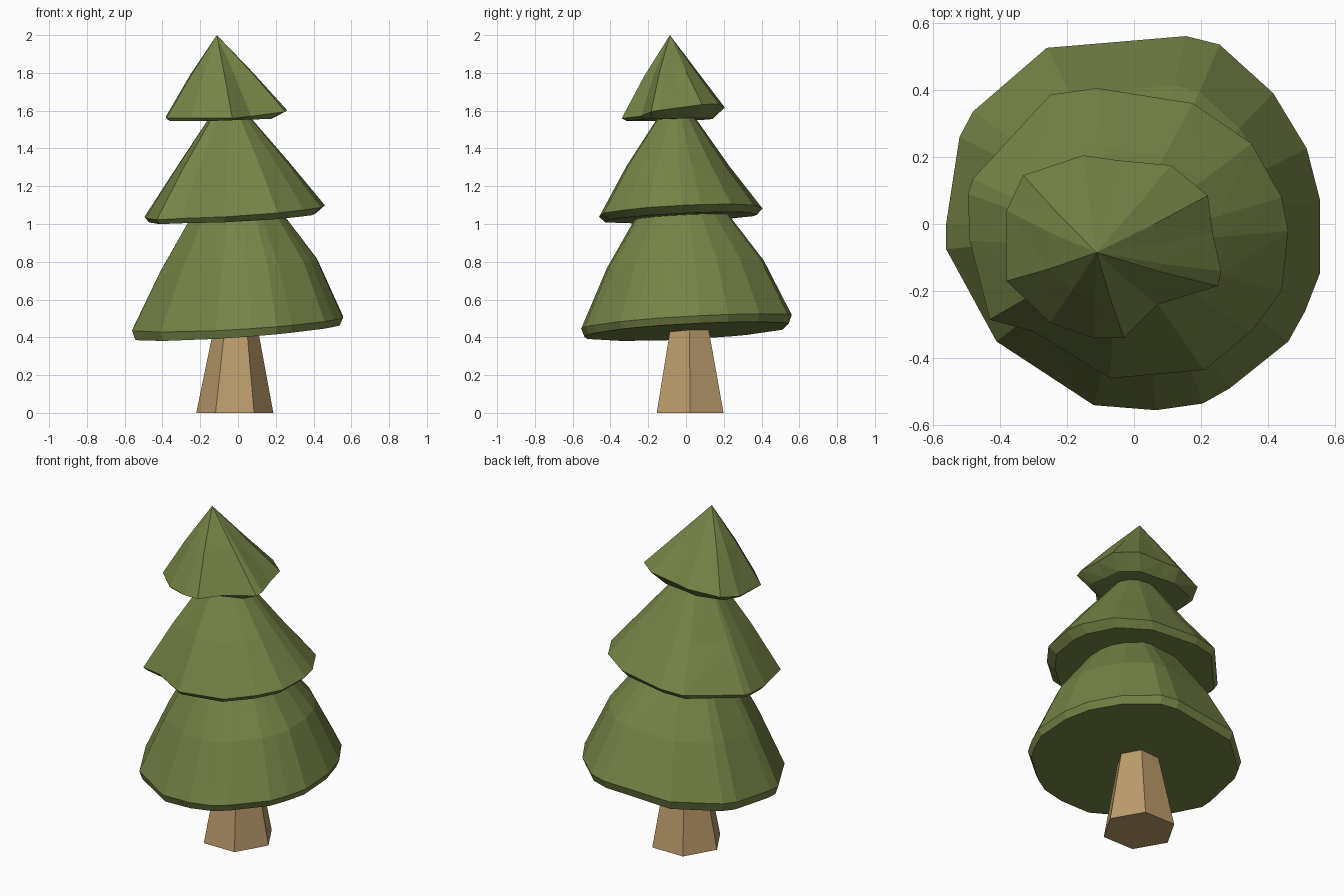
import bpy, bmesh, math

if "Cube" in bpy.data.objects:
    bpy.data.objects.remove(bpy.data.objects["Cube"])


def material(name, color):
    m = bpy.data.materials.new(name)
    m.diffuse_color = (*color, 1)
    m.use_nodes = True
    m.node_tree.nodes["Principled BSDF"].inputs["Base Color"].default_value = m.diffuse_color
    return m


def loft(name, rings, mat, apex=None):
    """Skin a stack of equal-count rings, capped below and closed above."""
    bm = bmesh.new()
    loops = [[bm.verts.new(p) for p in ring] for ring in rings]
    n = len(loops[0])
    for a, b in zip(loops, loops[1:]):
        for i in range(n):
            j = (i + 1) % n
            bm.faces.new((a[i], a[j], b[j], b[i]))
    bm.faces.new(loops[0][::-1])
    if apex:
        tip = bm.verts.new(apex)
        for i in range(n):
            bm.faces.new((loops[-1][i], loops[-1][(i + 1) % n], tip))
    else:
        bm.faces.new(loops[-1])
    bmesh.ops.triangulate(bm, faces=[f for f in bm.faces if len(f.verts) == 4])
    bmesh.ops.recalc_face_normals(bm, faces=bm.faces[:])
    me = bpy.data.meshes.new(name)
    bm.to_mesh(me)
    bm.free()
    me.materials.append(mat)
    ob = bpy.data.objects.new(name, me)
    bpy.context.collection.objects.link(ob)
    return ob


def ring(outline, s, cx, cy, z, tx=0, ty=0, zmin=0):
    """Outline scaled and shifted, lying on a tilted plane."""
    return [(cx + s * x, cy + s * y, max(zmin, z + tx * x + ty * y))
            for x, y in outline]


green = material("foliage_green", (0.18, 0.23, 0.062))
brown = material("trunk_brown", (0.50, 0.33, 0.15))

# Tapered six-sided trunk
hexagon = [(math.cos(i * math.pi / 3), math.sin(i * math.pi / 3)) for i in range(6)]
loft("trunk", [ring(hexagon, 0.204, -0.017, 0.022, 0),
               ring(hexagon, 0.118, -0.012, 0.018, 0.44)], brown)

# Irregular rim outlines, counter-clockwise
low_rim = [(0.555, -0.145), (0.555, 0.07), (0.515, 0.225), (0.415, 0.39),
           (0.255, 0.535), (0.155, 0.56), (-0.26, 0.525), (-0.48, 0.335),
           (-0.52, 0.26), (-0.56, 0.0), (-0.56, -0.075), (-0.41, -0.35),
           (-0.12, -0.54), (0.065, -0.555), (0.205, -0.535), (0.285, -0.49),
           (0.46, -0.35), (0.51, -0.26)]
mid_rim = [(0.46, -0.02), (0.44, 0.08), (0.35, 0.24), (0.175, 0.36),
           (-0.11, 0.405), (-0.25, 0.385), (-0.48, 0.135), (-0.495, 0.09),
           (-0.49, -0.05), (-0.43, -0.285), (-0.30, -0.32), (-0.07, -0.46),
           (0.21, -0.435), (0.35, -0.32), (0.44, -0.2)]
top_rim = [(0.235, -0.03), (0.22, 0.085), (0.11, 0.175), (-0.05, 0.19),
           (-0.15, 0.205), (-0.33, 0.145), (-0.38, 0.04), (-0.38, -0.17),
           (-0.25, -0.295), (-0.12, -0.34), (-0.03, -0.34), (0.07, -0.24),
           (0.25, -0.185), (0.26, -0.14)]

# Lower foliage tier
loft("lower_foliage", [
    ring(low_rim, 0.97, 0, 0, 0.43, 0.073, 0.055),
    ring(low_rim, 1.0, 0, 0, 0.475, 0.064, 0.06),
    ring(low_rim, 0.745, 0.005, -0.005, 0.78, 0.06, 0.03),
    ring(low_rim, 0.42, 0, -0.018, 1.06)], green)

# Middle foliage tier
loft("middle_foliage", [
    ring(mid_rim, 0.93, -0.015, 0, 1.035, 0.05, 0.05),
    ring(mid_rim, 1.0, 0, 0, 1.068, 0.07, 0.055),
    ring(mid_rim, 0.63, -0.02, -0.025, 1.31, 0.04, 0),
    ring(mid_rim, 0.21, -0.04, -0.045, 1.575)], green)

# Pointed top tier
loft("top_foliage", [
    ring(top_rim, 0.84, -0.04, -0.03, 1.555, 0.02, 0.02),
    ring(top_rim, 1.0, 0, 0, 1.6, 0.09, 0.15, 1.56),
    ring(top_rim, 0.52, -0.055, -0.045, 1.80, 0.03, 0.05)],
    green, apex=(-0.112, -0.085, 2.0))
